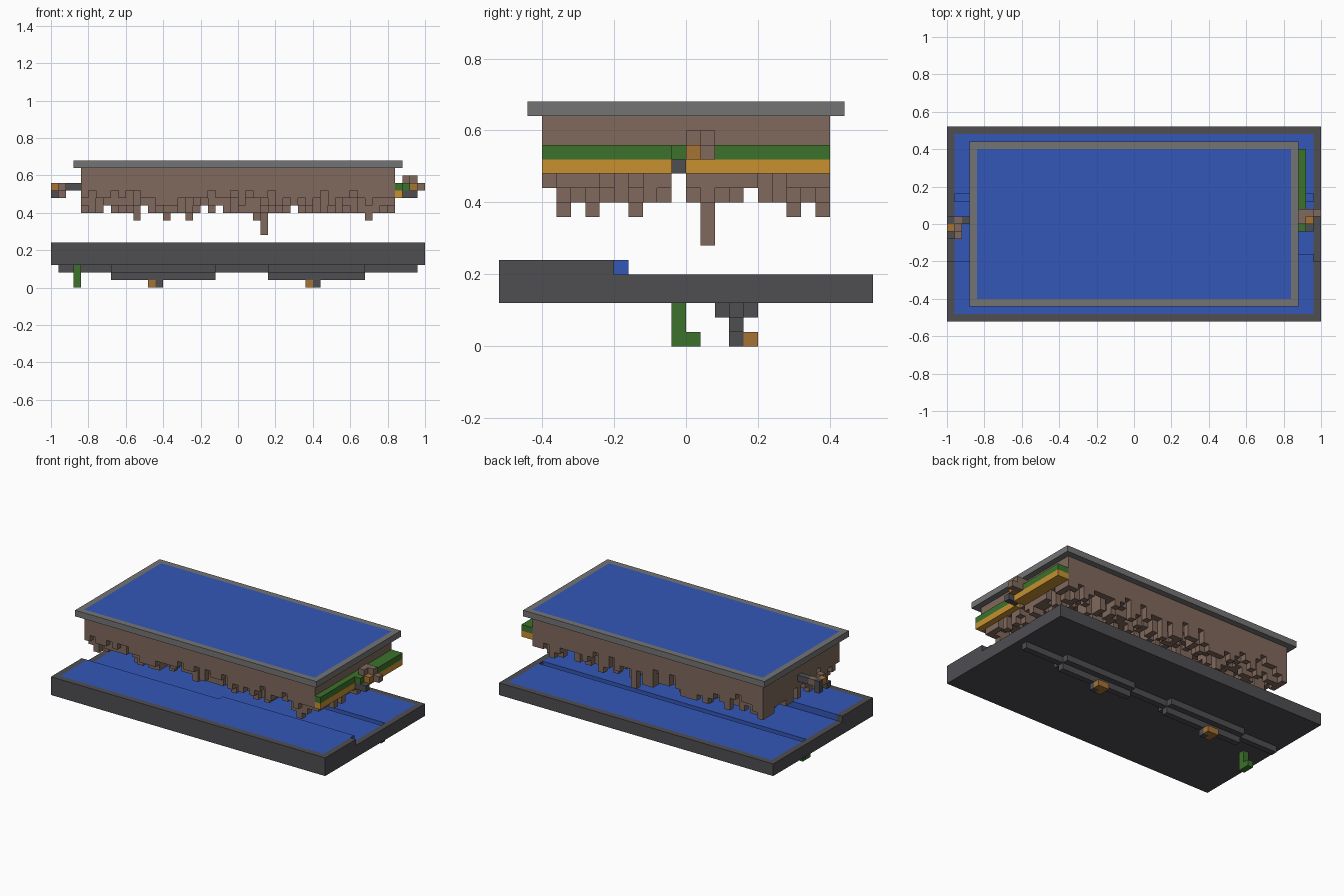
import bpy, bmesh, random
from mathutils import Vector

if "Cube" in bpy.data.objects:
    bpy.data.objects.remove(bpy.data.objects["Cube"], do_unlink=True)

UNIT = 0.04  # edge length of one block
random.seed(7)


def make_material(name, rgb):
    mat = bpy.data.materials.new(name)
    mat.use_nodes = True
    color = (*rgb, 1)
    mat.diffuse_color = color
    mat.node_tree.nodes["Principled BSDF"].inputs["Base Color"].default_value = color
    return mat


COLORS = {
    "water blue": (.034, .096, .48),
    "dark slate": (.077, .077, .086),
    "stone grey": (.175, .175, .175),
    "earth brown": (.215, .14, .108),
    "leaf green": (.045, .165, .025),
    "gold": (.57, .28, .03),
    "ochre": (.38, .17, .036),
}
materials = {name: make_material(name, rgb) for name, rgb in COLORS.items()}
WATER, SLATE, STONE, EARTH, LEAF, GOLD, OCHRE = COLORS


def fill(cells, color, x, y, z):
    """Fill a range of blocks with a colour, or carve it away with None."""
    for i in range(*x):
        for j in range(*y):
            for k in range(*z):
                if color:
                    cells[i, j, k] = color
                else:
                    cells.pop((i, j, k), None)


def build(name, cells):
    """Make one object holding only the exposed faces of its blocks."""
    bm = bmesh.new()
    used = sorted(set(cells.values()))
    corners = {}

    def corner(p):
        key = tuple(round(2 * c) for c in p)
        if key not in corners:
            corners[key] = bm.verts.new(p * UNIT)
        return corners[key]

    for cell, color in cells.items():
        middle = Vector(cell) + Vector((.5, .5, .5))
        for axis in range(3):
            for sign in (-1, 1):
                out = Vector((0, 0, 0))
                out[axis] = sign
                if tuple(int(a + b) for a, b in zip(cell, out)) in cells:
                    continue
                side = Vector((0, 0, 0))
                side[(axis + 1) % 3] = .5
                up = out.cross(side)
                face_mid = middle + out / 2
                face = bm.faces.new([corner(face_mid + d) for d in
                                     (side + up, up - side, -side - up, side - up)])
                face.material_index = used.index(color)
    mesh = bpy.data.meshes.new(name)
    bm.to_mesh(mesh)
    bm.free()
    for color in used:
        mesh.materials.append(materials[color])
    obj = bpy.data.objects.new(name, mesh)
    bpy.context.collection.objects.link(obj)
    return obj


# Lower basin: slate tray, raised front pool, lower back pool
basin = {}
fill(basin, SLATE, (-25, 25), (-13, 13), (3, 5))
fill(basin, SLATE, (-25, 25), (-13, -5), (5, 6))
fill(basin, WATER, (-24, 24), (-12, 12), (4, 5))
fill(basin, WATER, (-24, 24), (-12, -5), (5, 6))
fill(basin, WATER, (0, 24), (-5, -4), (5, 6))

# Channel along the back pool with two deeper stretches
fill(basin, SLATE, (-24, 24), (3, 4), (2, 3))
fill(basin, None, (-24, 24), (3, 4), (4, 5))
fill(basin, WATER, (-24, 24), (3, 4), (3, 4))
for deep in ((-17, -3), (4, 17)):
    fill(basin, SLATE, deep, (2, 5), (2, 3))
    fill(basin, SLATE, deep, (3, 4), (1, 2))
    fill(basin, None, deep, (3, 4), (3, 4))
    fill(basin, WATER, deep, (3, 4), (2, 3))
build("lower_basin", basin)

# Drain spouts under the channel
for label, x in (("right", -12), ("left", 9)):
    spout = {}
    fill(spout, OCHRE, (x, x + 2), (3, 5), (0, 1))
    fill(spout, SLATE, (x + 1, x + 2), (3, 4), (0, 1))
    build(label + "_spout", spout)

# Hanging green hook
hook = {}
fill(hook, LEAF, (-22, -21), (-1, 0), (0, 3))
fill(hook, LEAF, (-22, -21), (0, 1), (0, 1))
build("green_hook", hook)

# Upper pool
pool = {}
fill(pool, STONE, (-22, 22), (-11, 11), (16, 17))
fill(pool, WATER, (-21, 21), (-10, 10), (16, 17))
build("upper_pool", pool)

# Floating earth with a ragged underside
earth = {}
dips = {(-14, -7), (-10, 7), (-7, -4), (2, 9), (17, -9)}
high_columns = (-18, -13, -5, -3, 7)
for x in range(-21, 21):
    for y in range(-10, 10):
        bottom = random.choice((10, 10, 11, 11, 12, 12, 13))
        if y == -10:
            bottom = random.choice((11, 12, 12, 13))
        if x in high_columns or y == 4:
            bottom = max(bottom, 11)
        if y == -1:
            bottom = max(bottom, 12)
        if (x, y) in dips:
            bottom = 9
        if (x, y) == (3, 1):
            bottom = 7
        fill(earth, EARTH, (x, x + 1), (y, y + 1), (bottom, 16))
build("floating_earth", earth)

# Two-tone ledge on the left end, thicker towards the back
ledge = {}
for color, z in ((GOLD, 12), (LEAF, 13)):
    fill(ledge, color, (21, 22), (-10, -1), (z, z + 1))
    fill(ledge, color, (21, 23), (0, 10), (z, z + 1))
build("side_ledge", ledge)

# Small fittings at both ends: single blocks given by colour and place
fittings = {
    "left_fitting": [
        (LEAF, 22, -1, 13), (SLATE, 22, -1, 12), (SLATE, 23, -1, 12),
        (LEAF, 21, -1, 13), (EARTH, 22, 0, 14), (OCHRE, 23, 0, 13),
        (EARTH, 22, 1, 14), (EARTH, 23, 1, 14), (EARTH, 23, 1, 13),
        (EARTH, 24, 1, 13),
    ],
    "right_fitting": [
        (SLATE, -22, 0, 13), (SLATE, -23, 0, 13), (EARTH, -24, 0, 13),
        (SLATE, -25, 0, 13), (SLATE, -25, 0, 12), (OCHRE, -25, -1, 13),
        (EARTH, -24, -2, 13), (EARTH, -24, -1, 12), (SLATE, -25, -2, 12),
    ],
}
for name, blocks in fittings.items():
    build(name, {tuple(place): color for color, *place in blocks})
